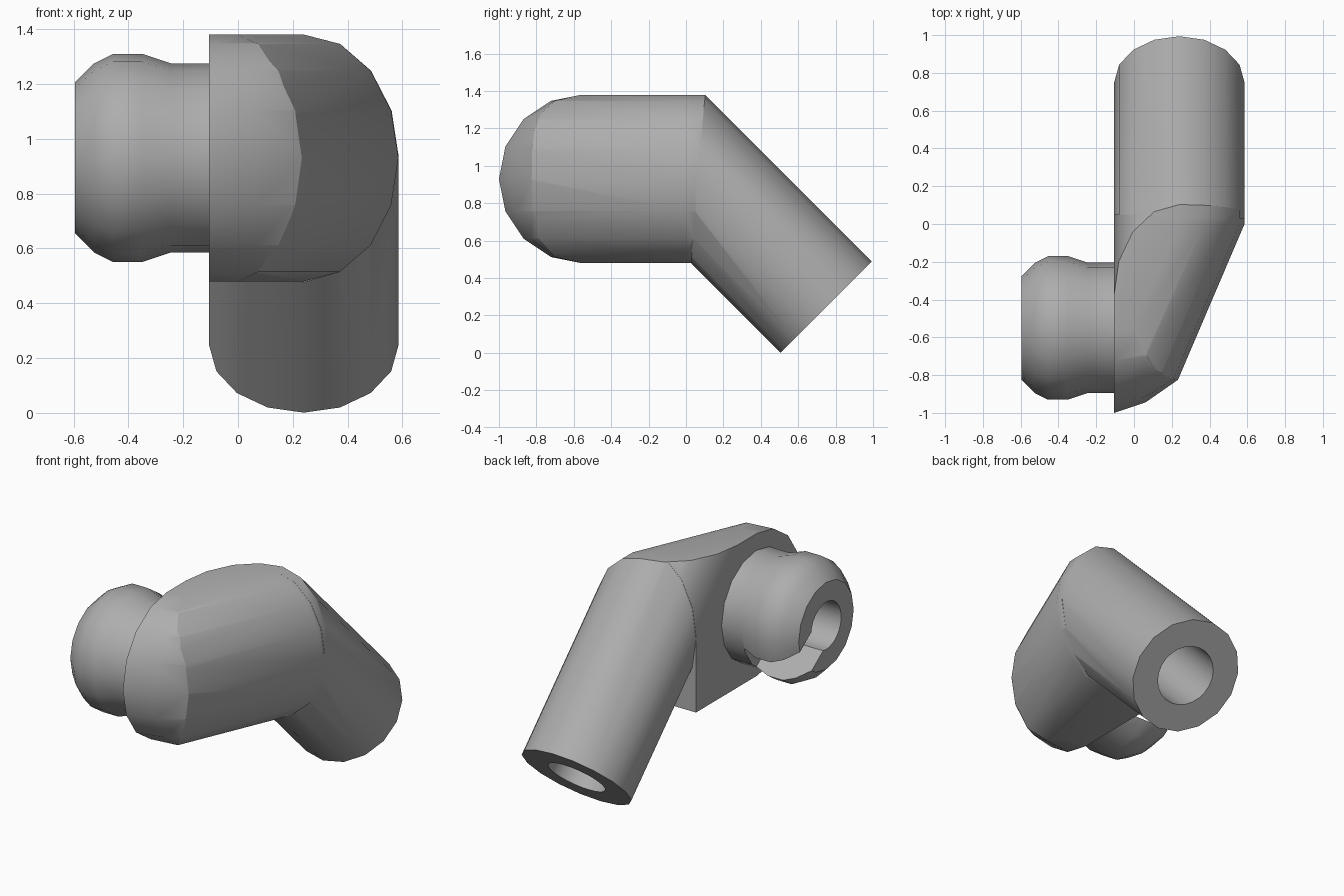
import bpy, bmesh
from math import sin, cos, pi, radians
from mathutils import Vector

cube = bpy.data.objects.get("Cube")
if cube:
    bpy.data.objects.remove(cube, do_unlink=True)

grey = bpy.data.materials.new("light_grey_plastic")
grey.use_nodes = True
grey.diffuse_color = (0.42, 0.42, 0.42, 1)
grey.node_tree.nodes["Principled BSDF"].inputs["Base Color"].default_value = (0.42, 0.42, 0.42, 1)

R = 0.345                      # forearm radius
H = 0.45                       # half height of the shoulder
CX, SY, SZ = 0.24, -0.55, 0.93   # forearm x, shoulder y and z
WRIST = Vector((CX, 0.75, 0.245))
DOWN = Vector((0, 1, -1)).normalized()
UP = Vector((0, 1, 1)).normalized()
SIDES = 16


def loft(name, rings):
    """Skin equal rings of points and cap both ends."""
    bm = bmesh.new()
    loops = [[bm.verts.new(p) for p in ring] for ring in rings]
    n = len(loops[0])
    for a, b in zip(loops, loops[1:]):
        for i in range(n):
            j = (i + 1) % n
            bm.faces.new((a[i], a[j], b[j], b[i]))
    bm.faces.new(loops[0])
    bm.faces.new(loops[-1])
    bmesh.ops.recalc_face_normals(bm, faces=bm.faces)
    mesh = bpy.data.meshes.new(name)
    bm.to_mesh(mesh)
    bm.free()
    obj = bpy.data.objects.new(name, mesh)
    mesh.materials.append(grey)
    bpy.context.collection.objects.link(obj)
    return obj


def combine(obj, other, operation):
    """Apply a boolean and discard the second shape."""
    mod = obj.modifiers.new("combine", 'BOOLEAN')
    mod.operation = operation
    mod.solver = 'EXACT'
    mod.object = other
    bpy.context.view_layer.objects.active = obj
    bpy.ops.object.modifier_apply(modifier=mod.name)
    bpy.data.objects.remove(other, do_unlink=True)


def arc(start, end, steps):
    return [radians(start + (end - start) * i / steps) for i in range(steps + 1)]


def tube(name, radius, start, end, sides=SIDES):
    """Cylinder along the forearm, distances measured from the wrist."""
    return loft(name, [[WRIST + DOWN * t + Vector((cos(a), 0, 0)) * radius + UP * radius * sin(a)
                        for a in arc(0, 360, sides)[:-1]] for t in (start, end)])


def lathe_x(name, profile, sides=SIDES):
    """Turned shape about the shoulder axis."""
    return loft(name, [[(x, SY + r * cos(a), SZ + r * sin(a))
                        for a in arc(0, 360, sides)[:-1]] for x, r in profile])


# Upper arm: slanted extrusion with a rounded outer side
def arm_section(y):
    cx = CX + 0.427 * min(y, 0)
    curve = [(cx + R * cos(a), y, SZ + H * sin(a)) for a in arc(-90, 90, 8)]
    return curve + [(-0.6, y, SZ + H), (-0.6, y, SZ - H)]


arm = loft("arm", [arm_section(y) for y in (-1.1, 0, 0.05)])

# Domed front and flat inner face of the shoulder
dome = loft("shoulder_dome", [
    [(x, SY - d * cos(a), SZ + (H + 0.002) * sin(a)) for a in arc(-90, 90, 8)]
    + [(x, 1, SZ + H + 0.002), (x, 1, SZ - H - 0.002)]
    for x, d in ((-0.105, 0.45), (0.06, 0.395), (0.24, 0.27), (0.4, 0.05), (0.7, 0.05))])
combine(arm, dome, 'INTERSECT')

# Rounded back of the elbow follows the forearm
elbow_curve = [Vector(((R + 0.002) * cos(a), 0, 0)) + UP * R * sin(a) for a in arc(0, 180, 8)]
elbow_curve += [Vector((-R - 0.002, 0, 0)) - UP * 3, Vector((R + 0.002, 0, 0)) - UP * 3]
elbow = loft("elbow_trim", [[WRIST + DOWN * t + p for p in elbow_curve] for t in (1, -3)])
combine(arm, elbow, 'INTERSECT')

# Forearm, trimmed at the elbow
forearm = tube("forearm", R, 0, -1.7)
trim = loft("forearm_trim", [
    [(-0.2, y, -0.2), (0.6, y, -0.2)]
    + [(CX + (R + 0.002) * cos(a), y, SZ + H * sin(a)) for a in arc(0, 90, 4)]
    + [(-0.2, y, SZ + H)] for y in (0.03, 1.3)])
combine(forearm, trim, 'INTERSECT')
combine(arm, forearm, 'UNION')

# Wrist socket
combine(arm, tube("wrist_socket", 0.18, 0.1, -0.6, 24), 'DIFFERENCE')

# Shoulder peg with a hole and a slot
peg = lathe_x("shoulder_peg", [(-0.595, 0.275), (-0.525, 0.345), (-0.455, 0.38),
                               (-0.35, 0.38), (-0.245, 0.345), (-0.095, 0.345)])
combine(peg, lathe_x("peg_hole", [(-0.7, 0.15), (-0.2, 0.15)], 24), 'DIFFERENCE')
angle = radians(-36)
along = Vector((0, cos(angle), sin(angle)))
across = Vector((0, -sin(angle), cos(angle))) * 0.1
slot = loft("peg_slot", [[Vector((x, SY, SZ)) + along * l + across * s
                          for l, s in ((0, -1), (0.6, -1), (0.6, 1), (0, 1))]
                         for x in (-0.7, -0.25)])
combine(peg, slot, 'DIFFERENCE')

# Smooth shading with sharp edges kept
for obj in (arm, peg):
    bpy.ops.object.select_all(action='DESELECT')
    obj.select_set(True)
    bpy.context.view_layer.objects.active = obj
    bpy.ops.object.shade_smooth_by_angle(angle=radians(32))
